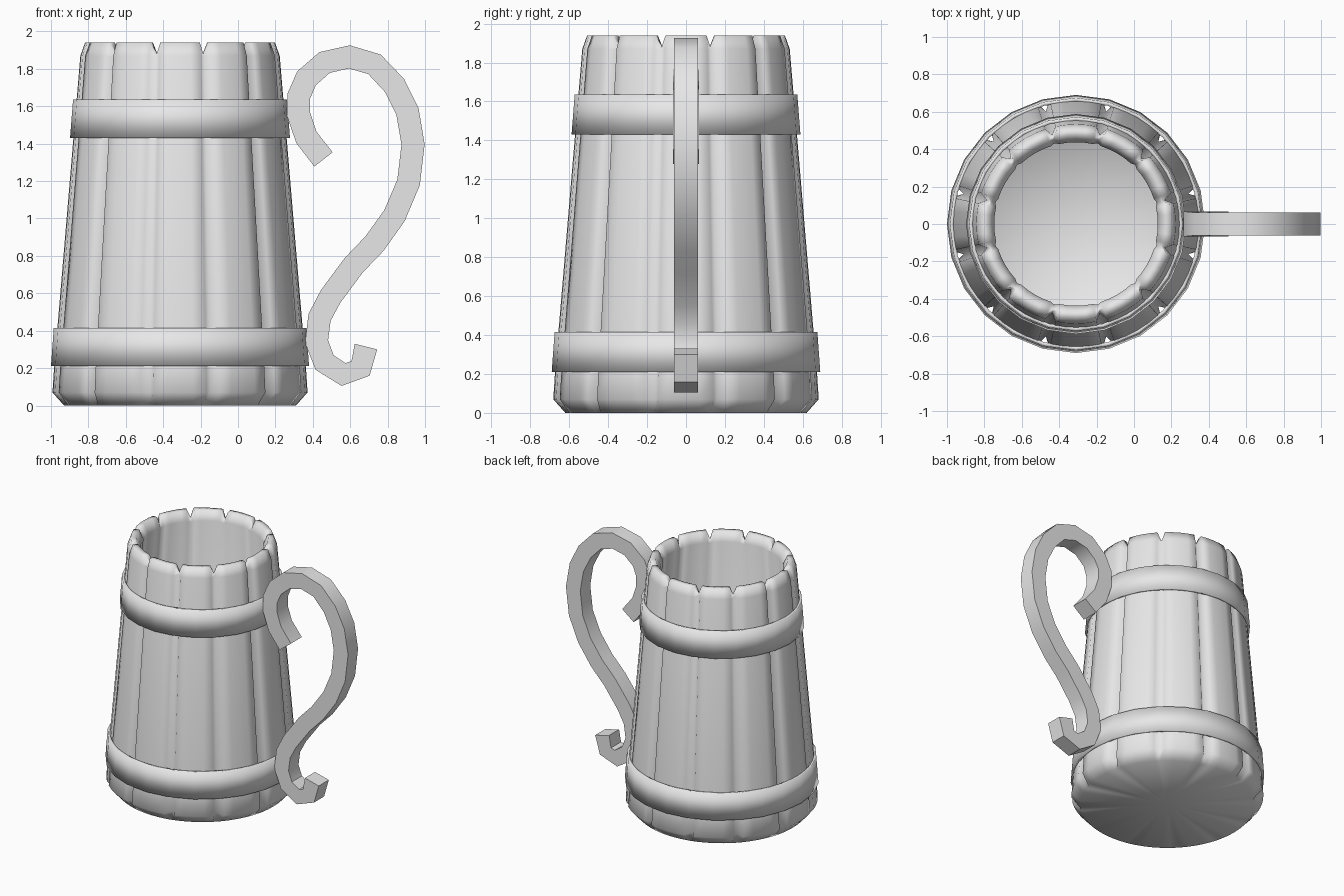
import bpy, bmesh
from math import sin, cos, radians
from mathutils import Vector

if "Cube" in bpy.data.objects:
    bpy.data.objects.remove(bpy.data.objects["Cube"])

CX = -0.31      # axis of the mug
STAVES = 12

grey = bpy.data.materials.new("plain_grey")
grey.use_nodes = True
grey.diffuse_color = (0.8, 0.8, 0.8, 1)
grey.node_tree.nodes["Principled BSDF"].inputs["Base Color"].default_value = (0.8, 0.8, 0.8, 1)


def finish(bm, name):
    bmesh.ops.recalc_face_normals(bm, faces=bm.faces)
    mesh = bpy.data.meshes.new(name)
    bm.to_mesh(mesh)
    bm.free()
    mesh.materials.append(grey)
    obj = bpy.data.objects.new(name, mesh)
    bpy.context.collection.objects.link(obj)
    return obj


def polar(r, degrees, z):
    a = radians(degrees)
    return (CX + r * cos(a), r * sin(a), z)


def bridge(bm, a, b):
    n = len(a)
    for i in range(n):
        j = (i + 1) % n
        bm.faces.new((a[i], a[j], b[j], b[i]))


def smooth(obj):
    for p in obj.data.polygons:
        p.use_smooth = True


# Staved body: radius, height, groove radius change, groove height change
levels = [
    (0.62, 0.0, 0, 0),
    (0.682, 0.07, -0.06, 0),
    (0.673, 0.21, -0.05, 0),
    (0.533, 1.87, -0.04, 0),
    (0.508, 1.94, -0.025, -0.06),
    (0.468, 1.94, 0, -0.06),
    (0.437, 1.87, 0.01, -0.01),
    (0.57, 0.17, 0, 0),
    (0.52, 0.09, 0, 0),
]
bm = bmesh.new()
rings = []
for r, z, dr, dz in levels:
    ring = []
    for k in range(STAVES):
        mid = k * 30
        for offset in (-12, -6, 0, 6, 12):
            ring.append(bm.verts.new(polar(r, mid + offset, z)))
        ring.append(bm.verts.new(polar(r + dr, mid + 15, z + dz)))
    rings.append(ring)
for a, b in zip(rings, rings[1:]):
    bridge(bm, a, b)
for ring, z in ((rings[0], 0.0), (rings[-1], 0.09)):
    pole = bm.verts.new((CX, 0, z))
    for i, v in enumerate(ring):
        bm.faces.new((v, ring[(i + 1) % len(ring)], pole))
smooth(finish(bm, "staved_body"))


# Hoops
def hoop(name, z0, r0, z1, r1, wall=0.02, sides=24):
    bm = bmesh.new()
    section = [(r0, z0), (r1, z1), (r1 - wall, z1), (r0 - wall, z0)]
    loops = [[bm.verts.new(polar(r, i * 360 / sides, z)) for i in range(sides)]
             for r, z in section]
    for i in range(4):
        bridge(bm, loops[i], loops[(i + 1) % 4])
    smooth(finish(bm, name))


hoop("lower_hoop", 0.21, 0.69, 0.415, 0.675)
hoop("upper_hoop", 1.43, 0.588, 1.635, 0.572)

# Scrolled handle: flat strip swept along a centre line in x and z
path = [(.457, 1.316), (.366, 1.433), (.324, 1.556), (.324, 1.652),
        (.366, 1.749), (.463, 1.834), (.596, 1.864), (.73, 1.824),
        (.837, 1.711), (.906, 1.572), (.936, 1.396), (.912, 1.193),
        (.837, 1.016), (.73, .866), (.618, .749), (.495, .583),
        (.436, .471), (.42, .342), (.463, .23), (.564, .166),
        (.655, .198), (.684, .315)]
points = [Vector(p) for p in path]
bm = bmesh.new()
sections = []
for i, p in enumerate(points):
    t = (points[min(i + 1, len(points) - 1)] - points[max(i - 1, 0)]).normalized()
    side = Vector((-t.y, t.x)) * 0.062
    half = 0.067 if i < 4 else 0.062
    corners = ((p + side, half), (p + side, -half), (p - side, -half), (p - side, half))
    sections.append([bm.verts.new((c.x, y, c.y)) for c, y in corners])
for a, b in zip(sections, sections[1:]):
    bridge(bm, a, b)
bm.faces.new(sections[0])
bm.faces.new(sections[-1])
handle = finish(bm, "handle")
bpy.ops.object.select_all(action='DESELECT')
handle.select_set(True)
bpy.context.view_layer.objects.active = handle
bpy.ops.object.shade_smooth_by_angle(angle=radians(30))
